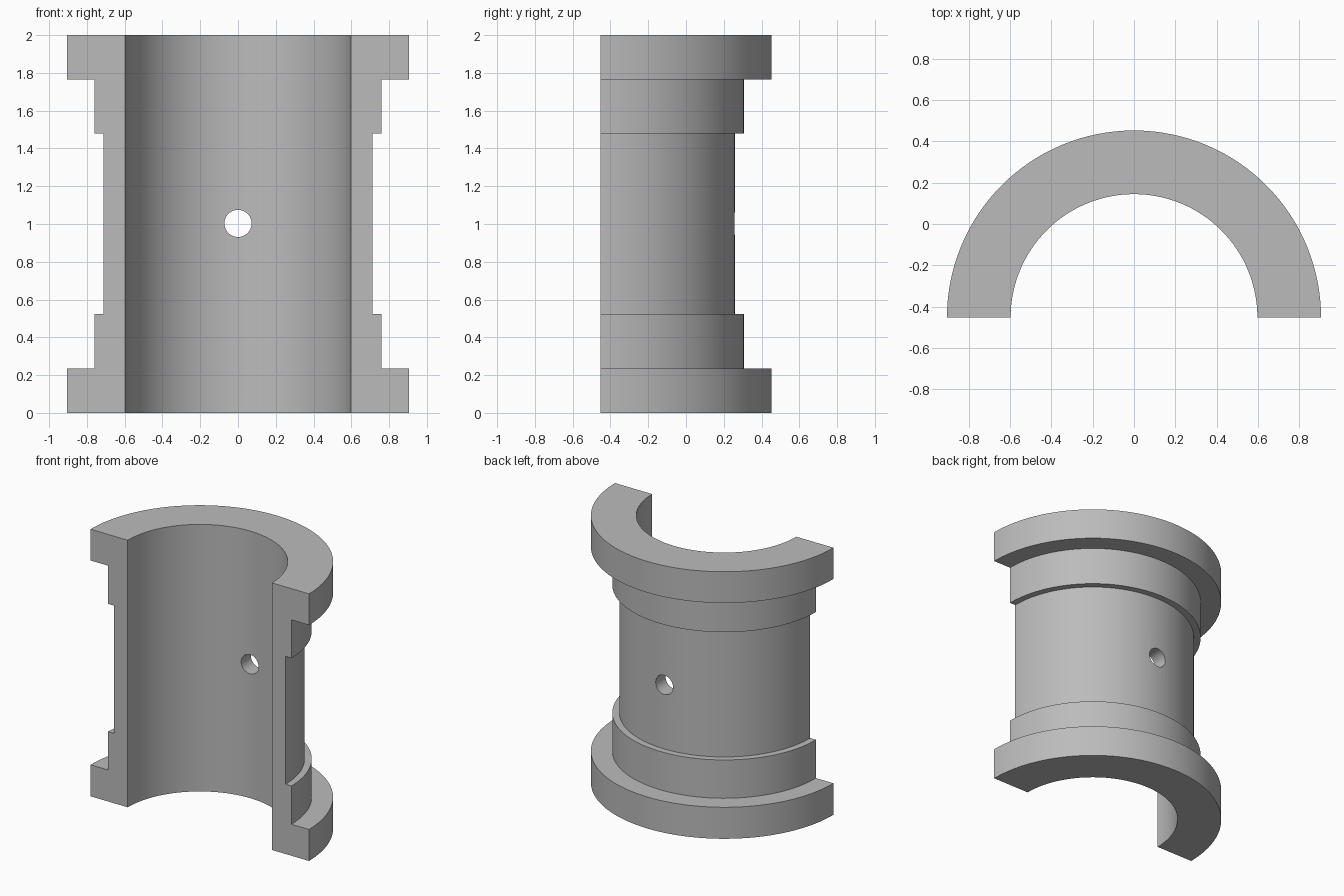
import bpy, bmesh
from math import pi, sin, cos, radians

cube = bpy.data.objects.get("Cube")
if cube:
    bpy.data.objects.remove(cube, do_unlink=True)

OUTER, COLLAR, BODY, BORE = 0.905, 0.76, 0.712, 0.597
AXIS_Y = -OUTER / 2
STEPS = 64

# Single metal grey
grey = bpy.data.materials.new("metal_grey")
grey.use_nodes = True
colour = (0.5, 0.5, 0.5, 1)
grey.diffuse_color = colour
grey.node_tree.nodes["Principled BSDF"].inputs["Base Color"].default_value = colour

# Stepped wall section (radius, height): flange, collar, body, collar, flange
section = [(BORE, 0), (OUTER, 0), (OUTER, 0.236), (COLLAR, 0.236),
           (COLLAR, 0.523), (BODY, 0.523), (BODY, 1.48), (COLLAR, 1.48),
           (COLLAR, 1.766), (OUTER, 1.766), (OUTER, 2), (BORE, 2)]

# Sweep the section through half a turn and cap both split faces
bm = bmesh.new()
rings = []
for i in range(STEPS + 1):
    a = pi * i / STEPS
    rings.append([bm.verts.new((r * cos(a), AXIS_Y + r * sin(a), z)) for r, z in section])
n = len(section)
for a, b in zip(rings, rings[1:]):
    for j in range(n):
        k = (j + 1) % n
        bm.faces.new((a[j], a[k], b[k], b[j]))
bm.faces.new(rings[0])
bm.faces.new(rings[-1])
bmesh.ops.recalc_face_normals(bm, faces=bm.faces)
mesh = bpy.data.meshes.new("half_bearing_shell")
bm.to_mesh(mesh)
bm.free()
mesh.materials.append(grey)
shell = bpy.data.objects.new("half_bearing_shell", mesh)
bpy.context.collection.objects.link(shell)

# Oil hole drilled through the middle of the wall
bpy.ops.mesh.primitive_cylinder_add(vertices=40, radius=0.072, depth=0.5,
                                    location=(0, 0.2, 1.003),
                                    rotation=(radians(90), 0, 0))
drill = bpy.context.object
drill.name = "oil_hole_cutter"
drill.data.materials.append(grey)
drill.hide_render = True
hole = shell.modifiers.new("oil_hole", 'BOOLEAN')
hole.operation = 'DIFFERENCE'
hole.solver = 'EXACT'
hole.object = drill

# Apply the cut, remove the cutter, smooth the curved walls
bpy.ops.object.select_all(action='DESELECT')
shell.select_set(True)
bpy.context.view_layer.objects.active = shell
bpy.ops.object.modifier_apply(modifier=hole.name)
bpy.data.objects.remove(drill, do_unlink=True)
bpy.ops.object.shade_smooth_by_angle(angle=radians(30))
